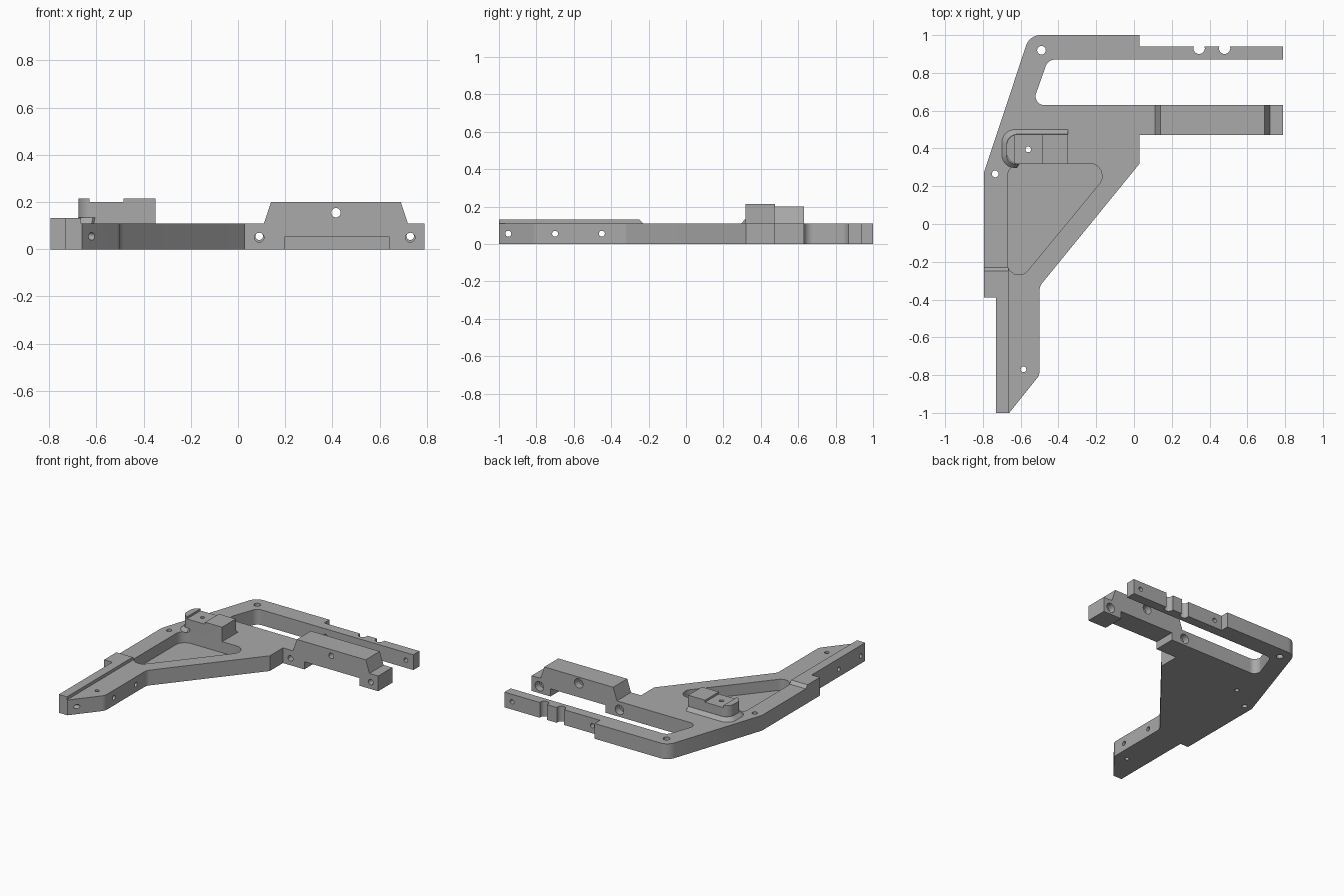
import bpy, bmesh, math
from mathutils import Vector

cube = bpy.data.objects.get("Cube")
if cube:
    bpy.data.objects.remove(cube, do_unlink=True)

grey = bpy.data.materials.new("machined grey")
grey.use_nodes = True
color = (0.4, 0.4, 0.4, 1)
grey.diffuse_color = color
grey.node_tree.nodes["Principled BSDF"].inputs["Base Color"].default_value = color


def rounded(corners, steps=8):
    """Outline from (x, y) or (x, y, radius) corners, with arcs at the radii."""
    out = []
    for i, c in enumerate(corners):
        p = Vector(c[:2])
        if len(c) == 2:
            out.append(p)
            continue
        r = c[2]
        u = (Vector(corners[i - 1][:2]) - p).normalized()
        v = (Vector(corners[(i + 1) % len(corners)][:2]) - p).normalized()
        half = u.angle(v) / 2
        center = p + (u + v).normalized() * r / math.sin(half)
        a = p + u * r / math.tan(half) - center
        b = p + v * r / math.tan(half) - center
        for k in range(steps + 1):
            out.append(center + a.lerp(b, k / steps).normalized() * r)
    return out


def loft(name, ring_a, ring_b):
    bm = bmesh.new()
    a = [bm.verts.new(p) for p in ring_a]
    b = [bm.verts.new(p) for p in ring_b]
    bm.faces.new(a)
    bm.faces.new(b)
    for i in range(len(a)):
        j = (i + 1) % len(a)
        bm.faces.new((a[i], a[j], b[j], b[i]))
    bmesh.ops.recalc_face_normals(bm, faces=bm.faces)
    mesh = bpy.data.meshes.new(name)
    bm.to_mesh(mesh)
    bm.free()
    mesh.materials.append(grey)
    obj = bpy.data.objects.new(name, mesh)
    bpy.context.collection.objects.link(obj)
    return obj


def prism(name, outline, lo, hi, axis="z"):
    """Extrude a 2D outline between lo and hi along an axis."""
    place = {"x": lambda p, t: (t, p[0], p[1]),
             "y": lambda p, t: (p[0], t, p[1]),
             "z": lambda p, t: (p[0], p[1], t)}[axis]
    return loft(name, [place(p, lo) for p in outline], [place(p, hi) for p in outline])


def cut(target, outline, lo, hi, axis="z"):
    cutter = prism("cutter", outline, lo, hi, axis)
    cutter.hide_render = True
    mod = target.modifiers.new("cut", "BOOLEAN")
    mod.operation = "DIFFERENCE"
    mod.solver = "EXACT"
    mod.object = cutter
    bpy.context.view_layer.objects.active = target
    bpy.ops.object.modifier_apply(modifier=mod.name)
    bpy.data.objects.remove(cutter, do_unlink=True)


def drill(target, u, v, r, lo, hi, axis="z", sides=20):
    ring = [(u + r * math.cos(k * math.tau / sides), v + r * math.sin(k * math.tau / sides))
            for k in range(sides)]
    cut(target, ring, lo, hi, axis)


T = 0.11  # plate thickness

# Flat base plate with leg and thin rear arm
plate = prism("base_plate", rounded([
    (-0.73, -1), (-0.66, -1), (-0.5, -0.8, 0.06), (-0.5, -0.33, 0.06),
    (0.03, 0.32), (0.03, 0.63), (-0.54, 0.63, 0.045), (-0.455, 0.87, 0.05),
    (0.79, 0.87), (0.79, 0.94), (0.03, 0.94), (0.03, 1),
    (-0.553, 1, 0.08), (-0.795, 0.27), (-0.795, -0.39), (-0.73, -0.39)]), 0, T)

# Blind triangular pocket
cut(plate, rounded([(-0.67, 0.32, 0.07), (-0.67, -0.377, 0.06), (-0.095, 0.32, 0.065)]), 0.03, 0.3)

# Vertical holes and the two scallops in the rear arm
for x, y, r in [(-0.49, 0.92, 0.023), (-0.735, 0.265, 0.018), (-0.56, 0.395, 0.015),
                (-0.585, -0.77, 0.015), (0.345, 0.93, 0.03), (0.48, 0.93, 0.03)]:
    drill(plate, x, y, r, -0.1, 0.3)
# Cross holes through the leg and the rear arm
for y in (-0.95, -0.7, -0.45):
    drill(plate, y, 0.055, 0.016, -0.9, -0.4, "x")
for x in (0.09, 0.73):
    drill(plate, x, 0.055, 0.016, 0.8, 1.1, "y")

# Raised front arm with an underside notch
arm = prism("bridge_arm", [
    (0.03, 0), (0.2, 0), (0.2, 0.055), (0.64, 0.055), (0.64, 0), (0.79, 0),
    (0.79, T), (0.72, T), (0.69, 0.2), (0.14, 0.2), (0.11, T), (0.03, T)], 0.47, 0.63, "y")
for x, z in [(0.09, 0.05), (0.73, 0.05), (0.415, 0.155)]:
    drill(arm, x, z, 0.02, 0.4, 0.7, "y")
    drill(arm, x, z, 0.034, 0.58, 0.7, "y")

# Raised rail along the outer edge, ramped at its rear end
for name, x0, x1, y0 in [("rail_inner", -0.73, -0.665, -1), ("rail_outer", -0.795, -0.73, -0.39)]:
    prism(name, [(y0, T), (-0.23, T), (-0.25, 0.132), (y0, 0.132)], x0, x1, "x")

# Boss with a shallow cross groove and a sloped foot
boss = prism("boss", rounded([
    (-0.35, 0.318), (-0.35, 0.475), (-0.675, 0.475, 0.06), (-0.675, 0.318, 0.06)]), T, 0.215)
cut(boss, [(-0.63, 0.2), (-0.485, 0.2), (-0.485, 0.3), (-0.63, 0.3)], 0.2, 0.6, "y")
drill(boss, -0.56, 0.395, 0.015, 0, 0.4)

foot_low = rounded([(-0.35, 0.319), (-0.35, 0.5), (-0.7, 0.5, 0.07),
                    (-0.7, 0.297, 0.07), (-0.62, 0.297), (-0.61, 0.319)])
foot_high = rounded([(-0.35, 0.319), (-0.35, 0.476), (-0.676, 0.476, 0.06),
                     (-0.676, 0.317, 0.05), (-0.615, 0.317), (-0.605, 0.319)])
foot = loft("boss_foot", [(p.x, p.y, T) for p in foot_low], [(p.x, p.y, 0.135) for p in foot_high])
drill(foot, -0.56, 0.395, 0.015, 0, 0.4)

# Smooth the round walls, keep machined edges sharp
parts = [o for o in bpy.context.scene.objects if o.type == "MESH" and grey.name in o.data.materials]
bpy.ops.object.select_all(action="DESELECT")
for o in parts:
    o.select_set(True)
bpy.context.view_layer.objects.active = plate
bpy.ops.object.shade_smooth_by_angle(angle=math.radians(25))
